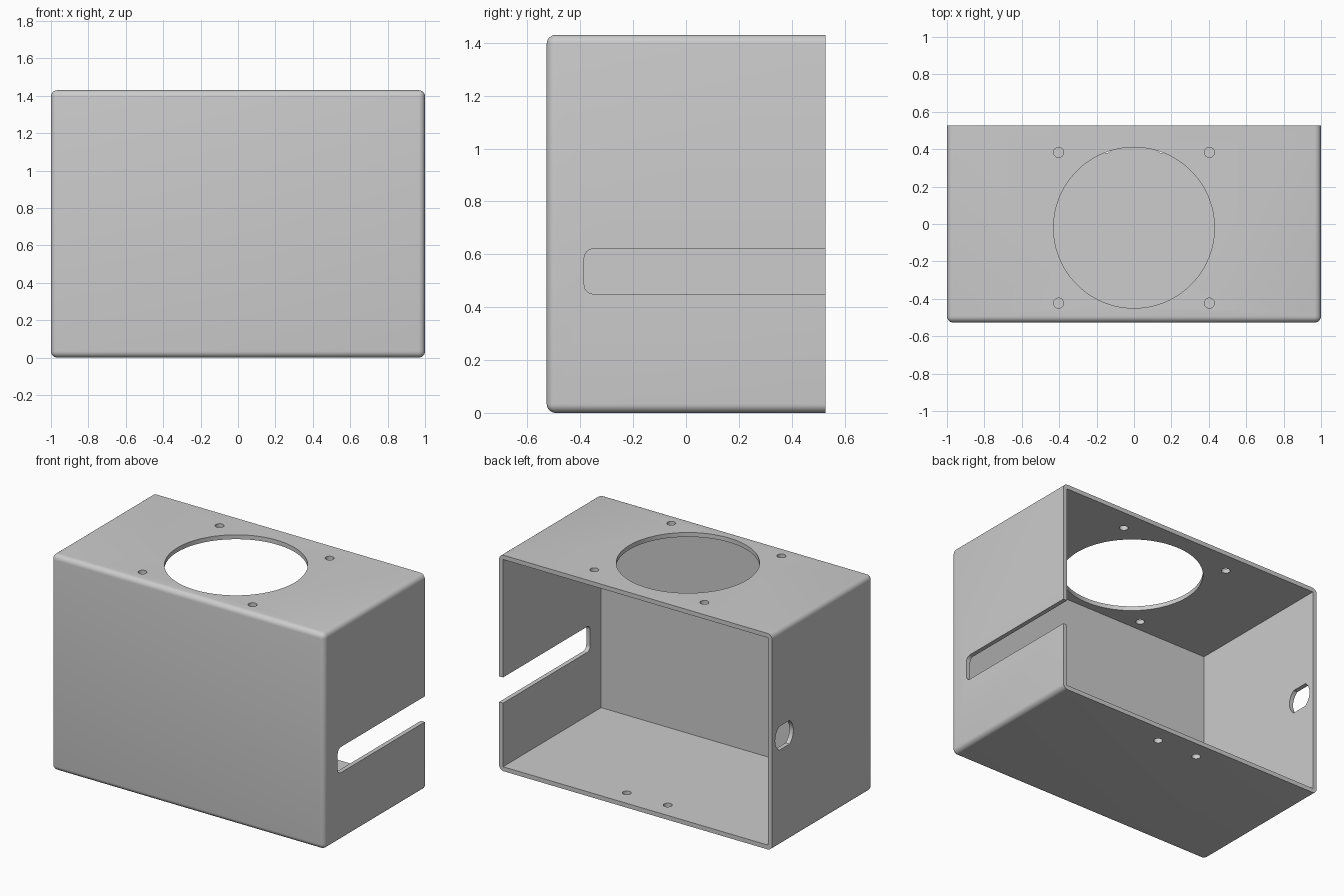
import bpy
import bmesh
from math import cos, sin, pi, sqrt, asin, radians
from mathutils import Matrix, Vector

old = bpy.data.objects.get("Cube")
if old:
    bpy.data.objects.remove(old, do_unlink=True)

WIDTH, DEPTH, HEIGHT = 2.0, 1.054, 1.43
WALL, ROUND = 0.029, 0.034
MID = HEIGHT / 2
BACK = DEPTH / 2

grey = bpy.data.materials.new("plain_grey")
grey.use_nodes = True
colour = (0.604, 0.604, 0.604, 1)
grey.diffuse_color = colour
grey.node_tree.nodes["Principled BSDF"].inputs["Base Color"].default_value = colour


def make_object(name, bm):
    bmesh.ops.recalc_face_normals(bm, faces=bm.faces)
    mesh = bpy.data.meshes.new(name)
    bm.to_mesh(mesh)
    bm.free()
    mesh.materials.append(grey)
    obj = bpy.data.objects.new(name, mesh)
    bpy.context.collection.objects.link(obj)
    return obj


def box(size, centre):
    bm = bmesh.new()
    matrix = Matrix.Translation(centre) @ Matrix.Diagonal((*size, 1))
    bmesh.ops.create_cube(bm, size=1, matrix=matrix)
    return bm


def prism(name, outline, start, travel):
    """Extrude a closed outline: vertical if travel is along z, sideways along x."""
    bm = bmesh.new()
    sideways = travel.x != 0
    verts = [bm.verts.new((start, a, b) if sideways else (a, b, start)) for a, b in outline]
    face = bm.faces.new(verts)
    out = bmesh.ops.extrude_face_region(bm, geom=[face])
    moved = [v for v in out["geom"] if isinstance(v, bmesh.types.BMVert)]
    bmesh.ops.translate(bm, verts=moved, vec=travel)
    return make_object(name, bm)


def arc(cx, cy, r, a0, a1, steps):
    return [(cx + r * cos(a0 + (a1 - a0) * i / steps),
             cy + r * sin(a0 + (a1 - a0) * i / steps)) for i in range(steps + 1)]


def cut(target, cutter):
    mod = target.modifiers.new("cut", 'BOOLEAN')
    mod.operation = 'DIFFERENCE'
    mod.solver = 'EXACT'
    mod.object = cutter
    bpy.context.view_layer.objects.active = target
    bpy.ops.object.modifier_apply(modifier=mod.name)
    bpy.data.objects.remove(cutter, do_unlink=True)


# Outer block, rounded on every edge except those of the open back
bm = box((WIDTH, DEPTH, HEIGHT), (0, 0, MID))
edges = [e for e in bm.edges if any(v.co.y < 0 for v in e.verts)]
bmesh.ops.bevel(bm, geom=edges, offset=ROUND, offset_type='OFFSET',
                segments=6, profile=0.5, affect='EDGES')
enclosure = make_object("enclosure", bm)

# Hollow interior, open at the back
inner = box((WIDTH - 2 * WALL, DEPTH, HEIGHT - 2 * WALL), (0, WALL, MID))
cut(enclosure, make_object("hollow_cutter", inner))

# Fan opening and its four screw holes in the top
UP = Vector((0, 0, 0.2))
FAN_Y, SCREW, SPACING = -0.02, 0.027, 0.403
cut(enclosure, prism("fan_cutter", arc(0, FAN_Y, 0.43, 0, 2 * pi, 96)[:-1], HEIGHT - 0.1, UP))
for sx in (-1, 1):
    for sy in (-1, 1):
        hole = arc(sx * SPACING, FAN_Y + sy * SPACING, SCREW, 0, 2 * pi, 24)[:-1]
        cut(enclosure, prism("screw_cutter", hole, HEIGHT - 0.1, UP))

# Pair of mounting holes in the floor near the back
for sx in (-1, 1):
    hole = arc(sx * 0.15, 0.405, SCREW, 0, 2 * pi, 24)[:-1]
    cut(enclosure, prism("floor_cutter", hole, -0.1, UP))

# Open-ended slot in the left side, rounded at its closed end
ACROSS = Vector((0.2, 0, 0))
y0, z0, z1 = -0.385, 0.45, 0.62
slot = [(BACK + 0.1, z1)]
slot += arc(y0 + ROUND, z1 - ROUND, ROUND, pi / 2, pi, 6)
slot += arc(y0 + ROUND, z0 + ROUND, ROUND, pi, 1.5 * pi, 6)
slot += [(BACK + 0.1, z0)]
cut(enclosure, prism("slot_cutter", slot, 0.9, ACROSS))

# Round connector hole with flat top and bottom in the right side
radius, flat = 0.095, 0.078
a = asin(flat / radius)
port = arc(0.40, MID, radius, -a, a, 12) + arc(0.40, MID, radius, pi - a, pi + a, 12)
cut(enclosure, prism("port_cutter", port, -1.1, ACROSS))

# Smooth shading on the rounded edges only
bpy.ops.object.select_all(action='DESELECT')
enclosure.select_set(True)
bpy.context.view_layer.objects.active = enclosure
bpy.ops.object.shade_smooth_by_angle(angle=radians(30))
